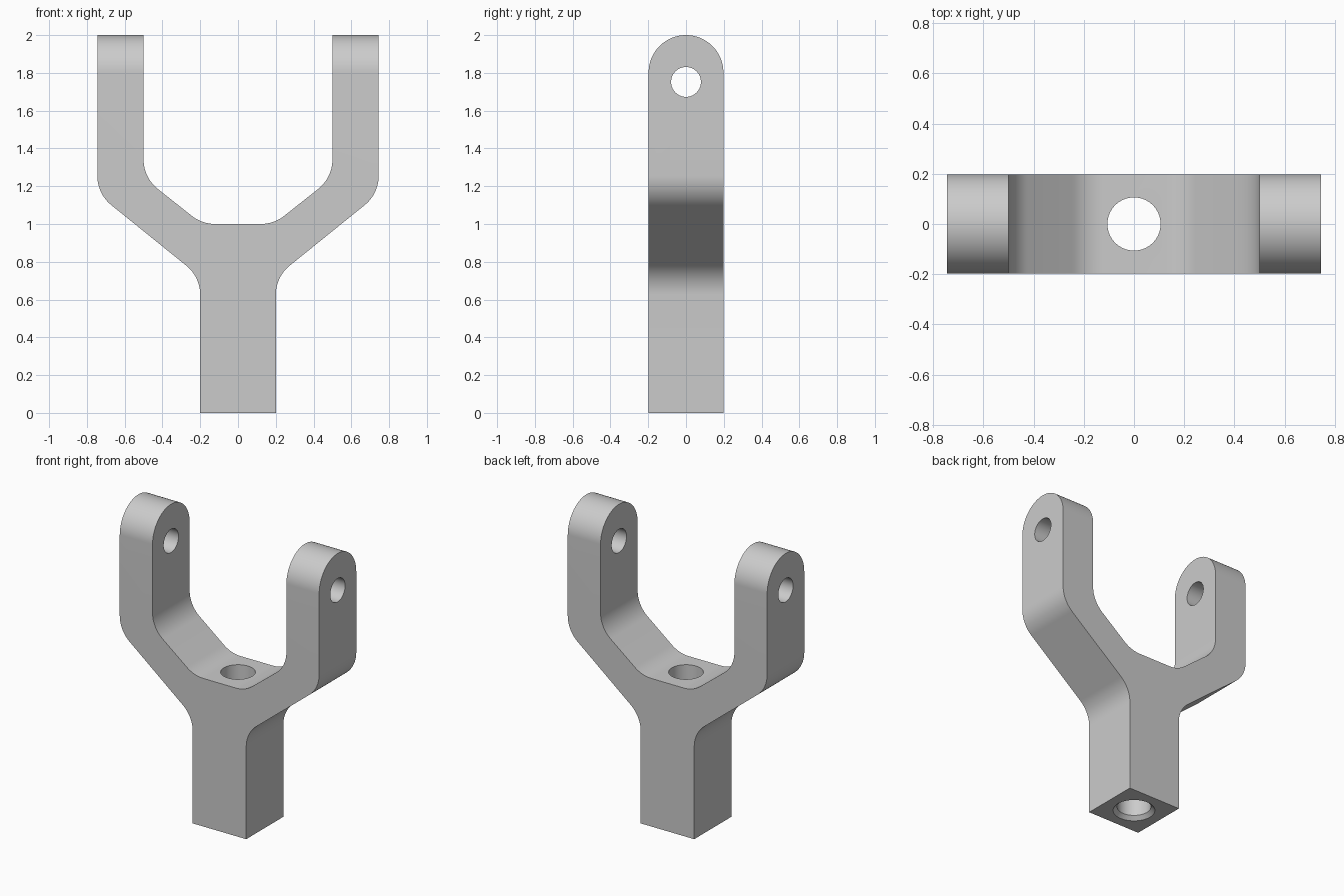
import bpy, bmesh, math
from mathutils import Vector, Matrix

default = bpy.data.objects.get("Cube")
if default:
    bpy.data.objects.remove(default, do_unlink=True)

metal = bpy.data.materials.new("plain_grey")
grey = (0.6, 0.6, 0.6, 1)
metal.diffuse_color = grey
metal.use_nodes = True
metal.node_tree.nodes["Principled BSDF"].inputs["Base Color"].default_value = grey

DEPTH = 0.198  # half thickness
WIDE = 0.745   # half width


def make_object(name, bm):
    bmesh.ops.recalc_face_normals(bm, faces=bm.faces[:])
    mesh = bpy.data.meshes.new(name)
    bm.to_mesh(mesh)
    bm.free()
    mesh.materials.append(metal)
    obj = bpy.data.objects.new(name, mesh)
    bpy.context.collection.objects.link(obj)
    return obj


def fillet(prev, corner, nxt, radius, steps=12):
    """Points of an arc that rounds one corner of a profile."""
    p, c, n = Vector(prev), Vector(corner), Vector(nxt)
    a, b = (p - c).normalized(), (n - c).normalized()
    half = a.angle(b) / 2
    centre = c + (a + b).normalized() * radius / math.sin(half)
    start = (c + a * radius / math.tan(half) - centre).normalized()
    end = (c + b * radius / math.tan(half) - centre).normalized()
    return [centre + radius * start.slerp(end, i / steps) for i in range(steps + 1)]


def extrude_profile(name, points, to_3d, offset):
    bm = bmesh.new()
    face = bm.faces.new([bm.verts.new(to_3d(p)) for p in points])
    new = bmesh.ops.extrude_face_region(bm, geom=[face])["geom"]
    moved = [v for v in new if isinstance(v, bmesh.types.BMVert)]
    bmesh.ops.translate(bm, verts=moved, vec=offset)
    return make_object(name, bm)


def drill(name, r1, r2, length, matrix):
    bm = bmesh.new()
    bmesh.ops.create_cone(bm, cap_ends=True, segments=64, radius1=r1,
                          radius2=r2, depth=length, matrix=matrix)
    return make_object(name, bm)


# Fork outline: half of it with rounded bends, then mirrored
corners = [(0.2, 0), (0.2, 0.72), (WIDE, 1.16), (WIDE, 2.0),
           (0.5, 2.0), (0.5, 1.245), (0.19, 1.0), (0, 1.0)]
half = []
for i, corner in enumerate(corners[:-1]):
    if i in (1, 2, 5, 6):
        half += fillet(corners[i - 1], corner, corners[i + 1], 0.2)
    else:
        half.append(Vector(corner))
outline = half + [Vector((-p.x, p.y)) for p in reversed(half)]
fork = extrude_profile("yoke_fork", outline,
                       lambda p: (p.x, -DEPTH, p.y), (0, 2 * DEPTH, 0))

# Side envelope rounds off the arm tips; it is wider than the fork elsewhere
arc = [Vector((DEPTH * math.cos(math.pi * i / 48),
               2 - DEPTH + DEPTH * math.sin(math.pi * i / 48))) for i in range(49)]
side = [Vector((-DEPTH, -0.1)), Vector((DEPTH, -0.1))] + arc
envelope = extrude_profile("tip_envelope", side,
                           lambda p: (-1, p.x, p.y), (2, 0, 0))

# Pin hole across the arms, bore through the stem, chamfer at its foot
across = Matrix.Translation((0, 0, 1.752)) @ Matrix.Rotation(math.pi / 2, 4, 'Y')
pin_hole = drill("pin_hole_cutter", 0.079, 0.079, 2, across)
bore = drill("bore_cutter", 0.106, 0.106, 1.6, Matrix.Translation((0, 0, 0.5)))
chamfer = drill("chamfer_cutter", 0.156, 0.106, 0.05, Matrix.Identity(4))

for cutter, operation in ((envelope, 'INTERSECT'), (pin_hole, 'DIFFERENCE'),
                          (bore, 'DIFFERENCE'), (chamfer, 'DIFFERENCE')):
    mod = fork.modifiers.new(cutter.name, 'BOOLEAN')
    mod.object = cutter
    mod.operation = operation
    mod.solver = 'EXACT'

# Apply the cuts, remove the cutters, and smooth the curved faces
bpy.ops.object.select_all(action='DESELECT')
bpy.context.view_layer.objects.active = fork
fork.select_set(True)
for mod in list(fork.modifiers):
    bpy.ops.object.modifier_apply(modifier=mod.name)
for cutter in (envelope, pin_hole, bore, chamfer):
    bpy.data.objects.remove(cutter, do_unlink=True)
bpy.ops.object.shade_smooth_by_angle(angle=math.radians(30))
